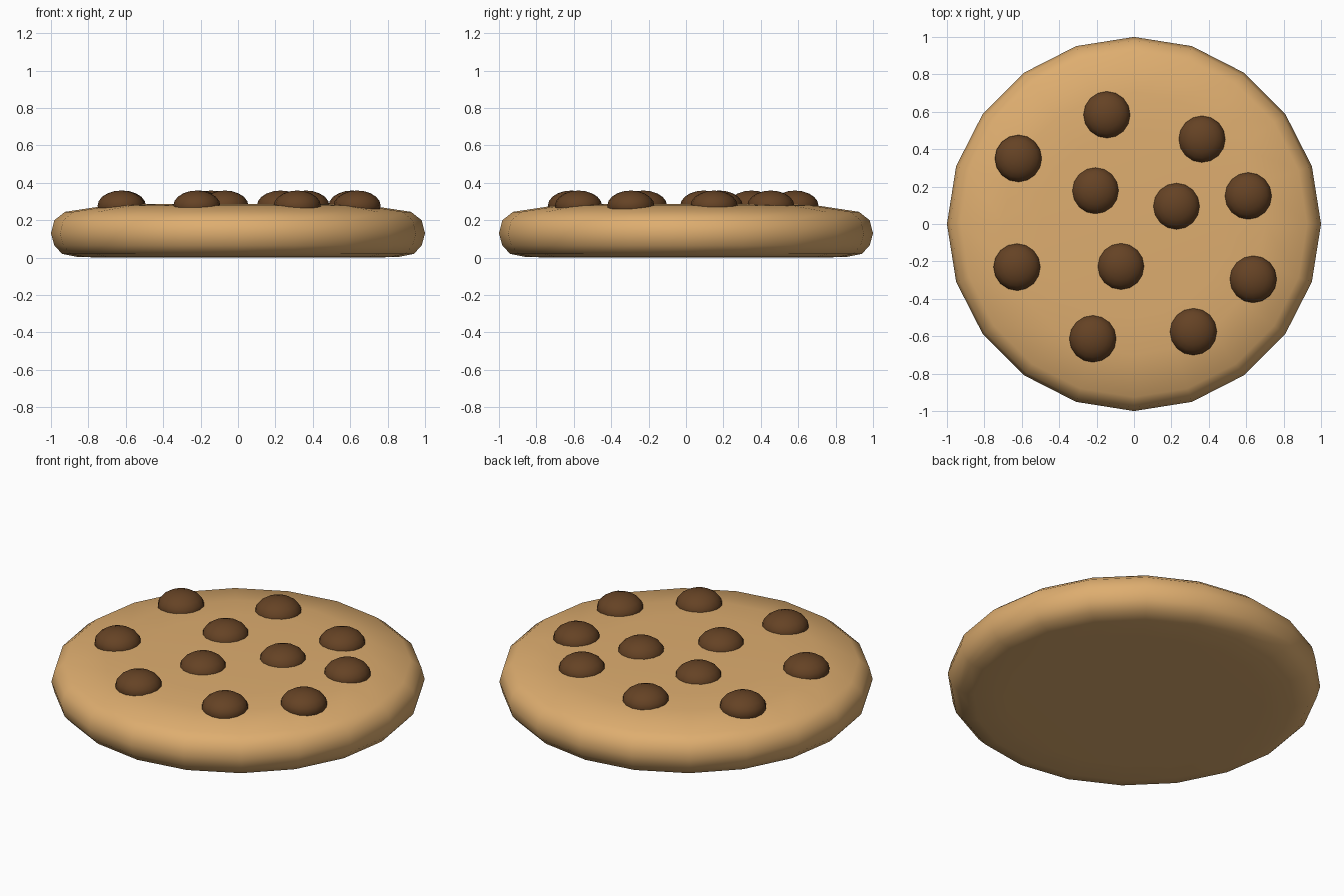
import bpy, bmesh, math
from mathutils import Matrix, Vector

if "Cube" in bpy.data.objects:
    bpy.data.objects.remove(bpy.data.objects["Cube"])


def material(name, color):
    m = bpy.data.materials.new(name)
    m.diffuse_color = (*color, 1)
    m.use_nodes = True
    m.node_tree.nodes["Principled BSDF"].inputs["Base Color"].default_value = m.diffuse_color
    return m


def finish(bm, name, mat):
    bmesh.ops.recalc_face_normals(bm, faces=bm.faces)
    for f in bm.faces:
        f.smooth = True
    mesh = bpy.data.meshes.new(name)
    bm.to_mesh(mesh)
    bm.free()
    mesh.materials.append(mat)
    ob = bpy.data.objects.new(name, mesh)
    bpy.context.collection.objects.link(ob)
    return ob


dough = material("dough", (0.73, 0.42, 0.16))
chocolate = material("chocolate", (0.13, 0.055, 0.018))

# Cookie base: rounded profile spun into a 20-sided disc
profile = [(0, 0), (0.7, 0), (0.86, 0.004), (0.94, 0.02), (0.982, 0.065), (1, 0.13),
           (0.982, 0.2), (0.925, 0.245), (0.7, 0.279), (0.5, 0.287), (0, 0.288)]
bm = bmesh.new()
verts = [bm.verts.new((r, 0, z)) for r, z in profile]
edges = [bm.edges.new(pair) for pair in zip(verts, verts[1:])]
bmesh.ops.spin(bm, geom=verts + edges, cent=(0, 0, 0), axis=(0, 0, 1),
               angle=2 * math.pi, steps=20)
bmesh.ops.remove_doubles(bm, verts=bm.verts, dist=0.0005)
finish(bm, "cookie_base", dough)

# Chocolate chips: flattened balls half sunk into the top
spots = [(-0.145, 0.583), (0.363, 0.453), (-0.618, 0.35), (-0.206, 0.178),
         (0.227, 0.095), (0.61, 0.15), (-0.625, -0.23), (-0.07, -0.227),
         (0.637, -0.295), (-0.22, -0.613), (0.317, -0.575)]
for i, (x, y) in enumerate(spots):
    bm = bmesh.new()
    bmesh.ops.create_uvsphere(bm, u_segments=16, v_segments=10, radius=0.126)
    bmesh.ops.scale(bm, vec=(1, 1, 0.65), verts=bm.verts)
    ob = finish(bm, f"chocolate_chip_{i + 1}", chocolate)
    ob.location = (x, y, 0.277)
